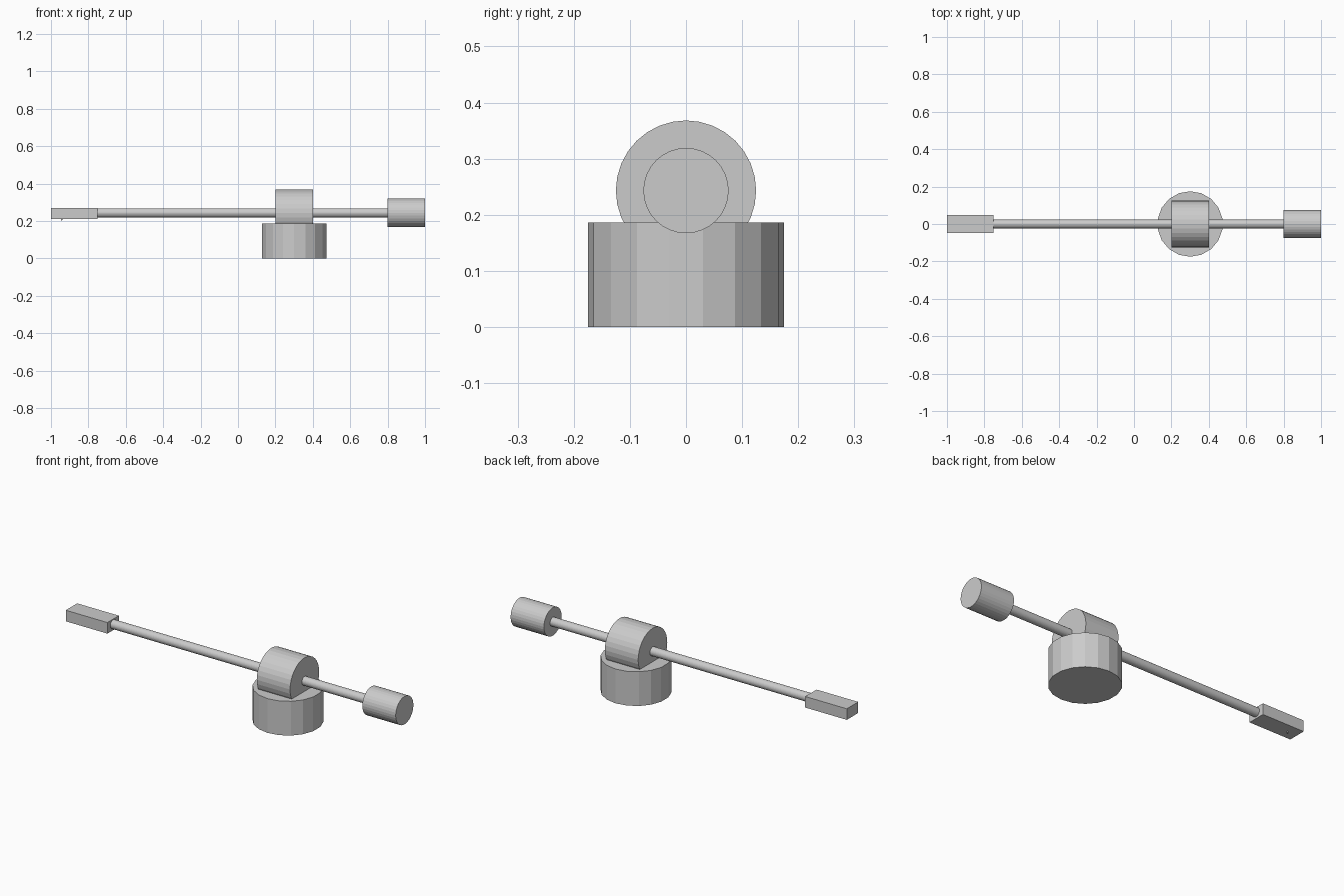
import bpy
from math import pi

if "Cube" in bpy.data.objects:
    bpy.data.objects.remove(bpy.data.objects["Cube"])

AXIS_Z = 0.243  # height of the arm axis


def cyl_x(name, x0, x1, r, sides):
    """Flat-faced cylinder lying along x on the arm axis."""
    bpy.ops.mesh.primitive_cylinder_add(
        vertices=sides, radius=r, depth=x1 - x0,
        location=((x0 + x1) / 2, 0, AXIS_Z), rotation=(0, pi / 2, 0))
    bpy.context.object.name = name


# Round base
bpy.ops.mesh.primitive_cylinder_add(vertices=18, radius=0.175, depth=0.186,
                                    location=(0.3, 0, 0.093))
bpy.context.object.name = "base"

# Pivot housing, arm tube and counterweight share one axis
cyl_x("pivot_housing", 0.2, 0.4, 0.125, 32)
cyl_x("arm_tube", -0.76, 0.81, 0.024, 32)
cyl_x("counterweight", 0.8, 1.0, 0.076, 32)

# Head block at the arm tip
bpy.ops.mesh.primitive_cube_add(size=1, location=(-0.875, 0, 0.24))
head = bpy.context.object
head.name = "head_block"
head.scale = (0.25, 0.098, 0.06)

# Fine needle under the head
bpy.ops.mesh.primitive_cone_add(vertices=8, radius1=0.001, radius2=0.004,
                                depth=0.014, location=(-0.942, 0, 0.206))
bpy.context.object.name = "needle"
